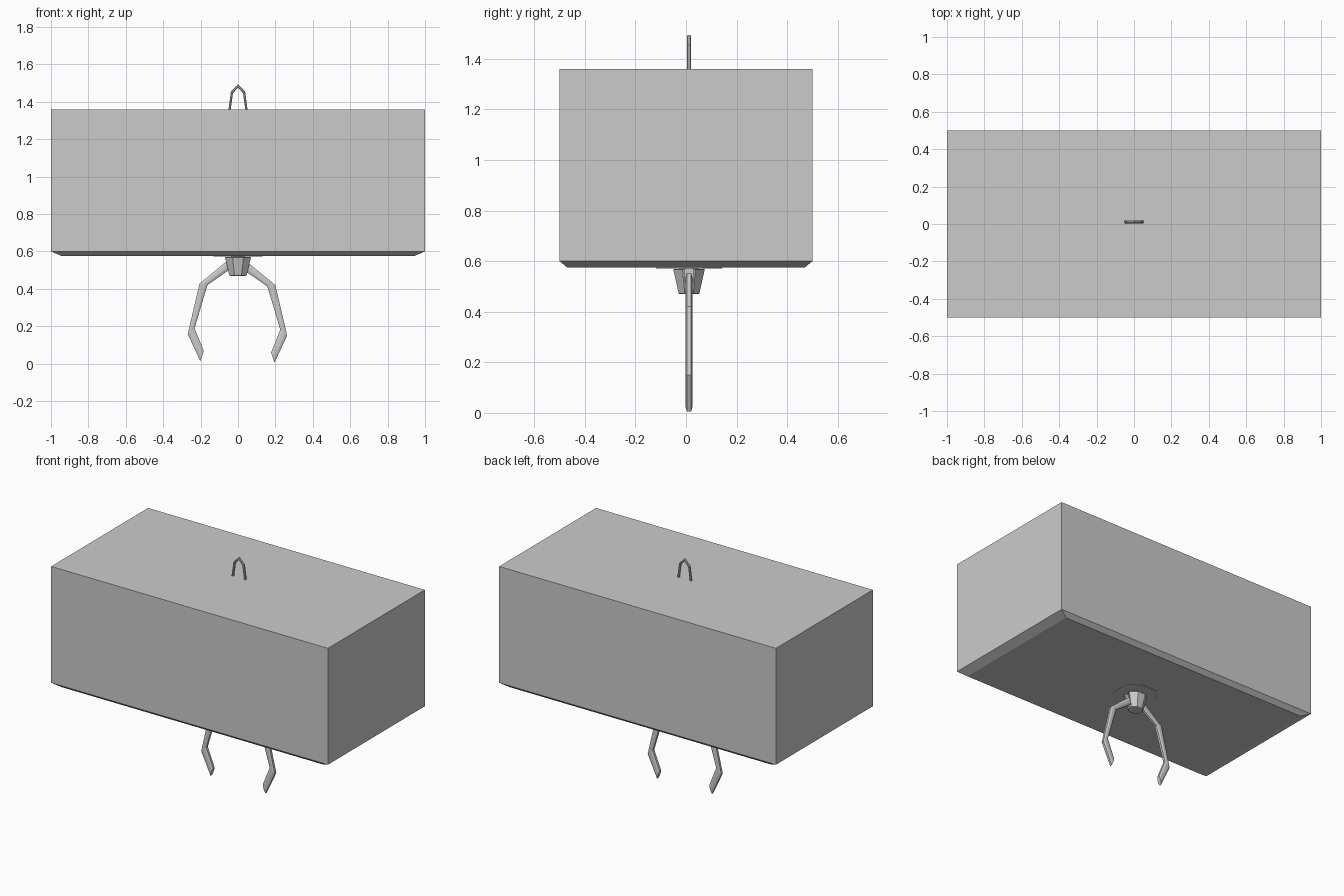
import bpy, bmesh, math

if "Cube" in bpy.data.objects:
    bpy.data.objects.remove(bpy.data.objects["Cube"])

YC = 0.012  # depth of the claw and loop centre plane


def finish(name, bm):
    bmesh.ops.recalc_face_normals(bm, faces=bm.faces)
    me = bpy.data.meshes.new(name)
    bm.to_mesh(me)
    bm.free()
    ob = bpy.data.objects.new(name, me)
    bpy.context.collection.objects.link(ob)
    return ob


def loft(name, rings):
    """Skin a list of closed rings and cap both ends."""
    bm = bmesh.new()
    vs = [[bm.verts.new(p) for p in r] for r in rings]
    n = len(rings[0])
    for a, b in zip(vs, vs[1:]):
        for i in range(n):
            j = (i + 1) % n
            bm.faces.new((a[i], a[j], b[j], b[i]))
    bm.faces.new(vs[0][::-1])
    bm.faces.new(vs[-1])
    return finish(name, bm)


def rect(hx, hy, z):
    return [(-hx, -hy, z), (hx, -hy, z), (hx, hy, z), (-hx, hy, z)]


def octagon(r, z):
    r /= math.cos(math.pi / 8)
    return [(r * math.cos(math.pi * (k + .5) / 4),
             YC + r * math.sin(math.pi * (k + .5) / 4), z) for k in range(8)]


def limb(name, pairs, half, sx=1, dx=0, dz=0):
    """Bevelled bar from (outer, inner) edge points in the xz plane."""
    rings = []
    for (ox, oz), (ix, iz) in pairs:
        ring = []
        for t, y in ((0, -.6), (.3, -1), (.7, -1), (1, -.6),
                     (1, .6), (.7, 1), (.3, 1), (0, .6)):
            ring.append((sx * (ox + (ix - ox) * t) + dx, YC + y * half,
                         oz + (iz - oz) * t + dz))
        rings.append(ring)
    return loft(name, rings)


# Large housing with a chamfered underside
loft("housing", [rect(.94, .47, .575), rect(1, .5, .6), rect(1, .5, 1.36)])

# Mounting plate and neck
loft("mounting_plate", [octagon(.13, .572), octagon(.13, .58)])
loft("claw_neck", [octagon(.038, .54), octagon(.038, .578)])

# Tapered hub with side slots for the arms
hub = loft("claw_hub", [octagon(.036, .47), octagon(.041, .472), octagon(.062, .567), octagon(.058, .57)])
for v in hub.data.vertices:
    v.co.x *= 1.12
for s in (-1, 1):
    bpy.ops.mesh.primitive_cube_add(size=1, location=(s * .07, YC, .53))
    slot = bpy.context.object
    slot.name = "slot_cutter"
    slot.dimensions = (.06, .034, .1)
    slot.hide_render = True
    slot.hide_viewport = True
    mod = hub.modifiers.new("slot", 'BOOLEAN')
    mod.operation = 'DIFFERENCE'
    mod.object = slot

# Two bent claw arms
arm = [((.03, .56), (.02, .51)), ((.07, .527), (.05, .487)), ((.20, .42), (.157, .413)),
       ((.263, .15), (.226, .182)), ((.195, .005), (.177, .06))]
limb("claw_arm_right", arm, .013)
limb("claw_arm_left", arm, .013, sx=-1, dx=-.006, dz=.008)

# Hanging loop on top
side = [((.053, 1.345), (.041, 1.345)), ((.038, 1.455), (.027, 1.446))]
loop = [((-o[0], o[1]), (-i[0], i[1])) for o, i in side]
loop += [((0, 1.494), (0, 1.477))] + side[::-1]
limb("hanging_loop", loop, .008)
